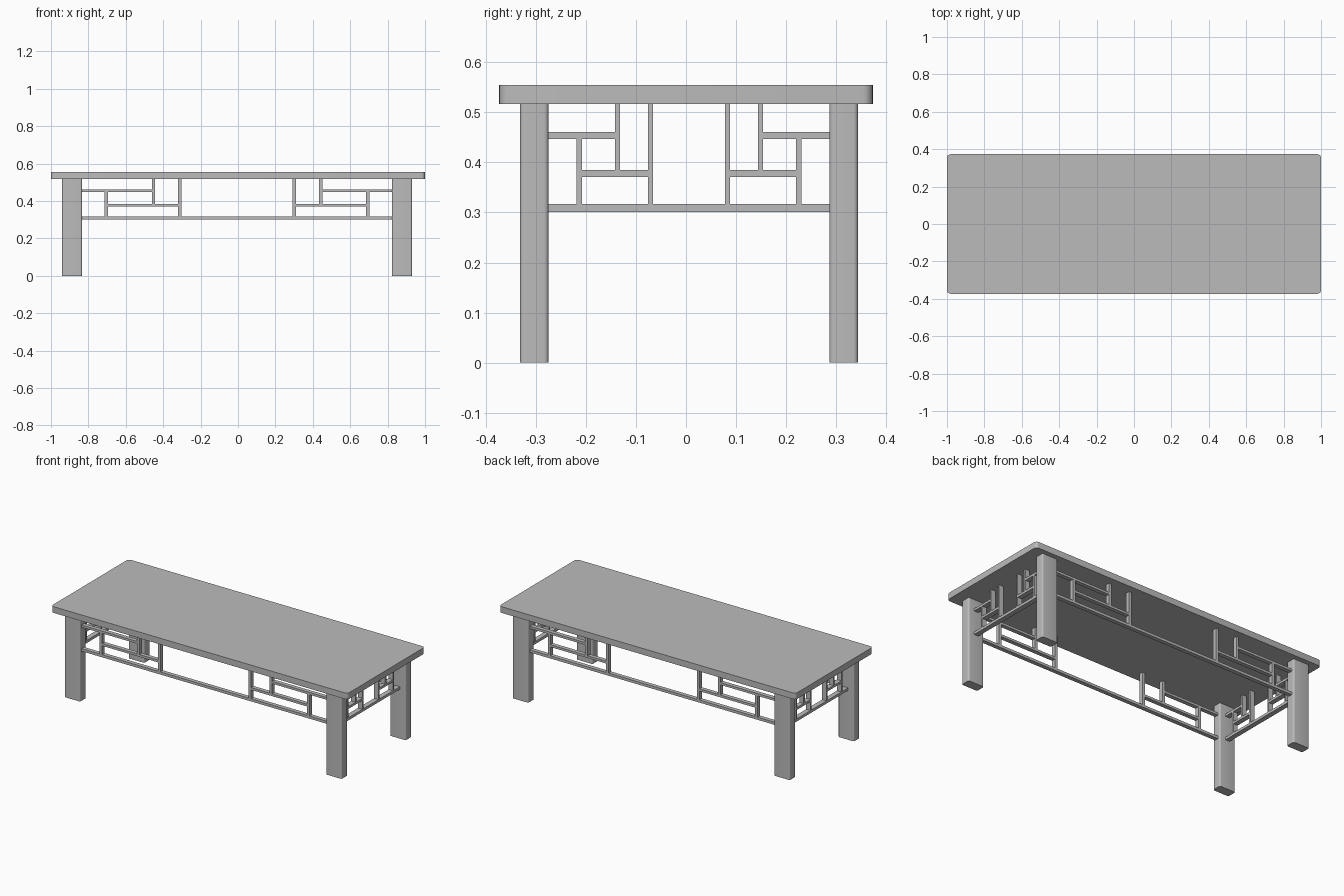
import bpy
import bmesh
from mathutils import Vector

cube = bpy.data.objects.get("Cube")
if cube:
    bpy.data.objects.remove(cube, do_unlink=True)

grey = bpy.data.materials.new("plain grey")
grey.use_nodes = True
grey.diffuse_color = (0.5, 0.5, 0.5, 1)
grey.node_tree.nodes["Principled BSDF"].inputs["Base Color"].default_value = (0.5, 0.5, 0.5, 1)

CX, CY = -0.005, 0.006          # centre of the leg frame
LEG_X, LEG_Y = 0.882, 0.309     # leg centres from the frame centre
LEG_W, LEG_D = 0.107, 0.057
UNDER, TOP = 0.517, 0.555


def box(name, low, high, radius=0.0):
    """Box between two corners, with optional rounded upright edges."""
    low, high = Vector(low), Vector(high)
    bm = bmesh.new()
    bmesh.ops.create_cube(bm, size=1)
    for v in bm.verts:
        v.co = (low + high) / 2 + v.co * (high - low)
    if radius:
        upright = [e for e in bm.edges
                   if abs(e.verts[0].co.z - e.verts[1].co.z) > 0.01]
        bmesh.ops.bevel(bm, geom=upright, offset=radius, segments=5,
                        profile=0.5, affect='EDGES')
    mesh = bpy.data.meshes.new(name)
    bm.to_mesh(mesh)
    bm.free()
    mesh.materials.append(grey)
    obj = bpy.data.objects.new(name, mesh)
    bpy.context.collection.objects.link(obj)
    if radius:
        bpy.ops.object.select_all(action='DESELECT')
        obj.select_set(True)
        bpy.context.view_layer.objects.active = obj
        bpy.ops.object.shade_smooth_by_angle()
    return obj


# Table top and legs
box("table_top", (-1, -0.373, UNDER), (1, 0.373, TOP), 0.02)
for sx, side in ((-1, "right"), (1, "left")):
    for sy, end in ((-1, "front"), (1, "back")):
        x, y = CX + sx * LEG_X, CY + sy * LEG_Y
        box(f"{end}_{side}_leg", (x - LEG_W / 2, y - LEG_D / 2, 0),
            (x + LEG_W / 2, y + LEG_D / 2, UNDER), 0.009)


def lattice(name, along_x, offset, inner, posts, bar, depth):
    """Lattice apron: one long rail and a mirrored pattern of posts and slats."""
    def piece(part, a0, a1, z0, z1):
        a0, a1 = min(a0, a1), max(a0, a1)
        if along_x:
            low = (CX + a0, CY + offset - depth / 2, z0)
            high = (CX + a1, CY + offset + depth / 2, z1)
        else:
            low = (CX + offset - depth / 2, CY + a0, z0)
            high = (CX + offset + depth / 2, CY + a1, z1)
        box(f"{name}_{part}", low, high)

    outer, middle, near = posts
    h = bar / 2
    piece("rail", -inner, inner, 0.301, 0.317)
    for s in (-1, 1):
        piece("upper_slat", s * inner, s * (middle - h), 0.447, 0.461)
        piece("lower_slat", s * (outer + h), s * (near - h), 0.371, 0.385)
        piece("outer_post", s * (outer - h), s * (outer + h), 0.317, 0.447)
        piece("middle_post", s * (middle - h), s * (middle + h), 0.385, UNDER)
        piece("inner_post", s * (near - h), s * (near + h), 0.317, UNDER)


# Long aprons at front and back, short aprons at the ends
inner_x = LEG_X - LEG_W / 2 + 0.003
inner_y = LEG_Y - LEG_D / 2 + 0.003
for s, end in ((-1, "front"), (1, "back")):
    lattice(f"{end}_apron", True, s * LEG_Y, inner_x, (0.699, 0.447, 0.306), 0.017, 0.025)
for s, side in ((-1, "right"), (1, "left")):
    lattice(f"{side}_apron", False, s * LEG_X, inner_y, (0.219, 0.143, 0.077), 0.0105, 0.03)
